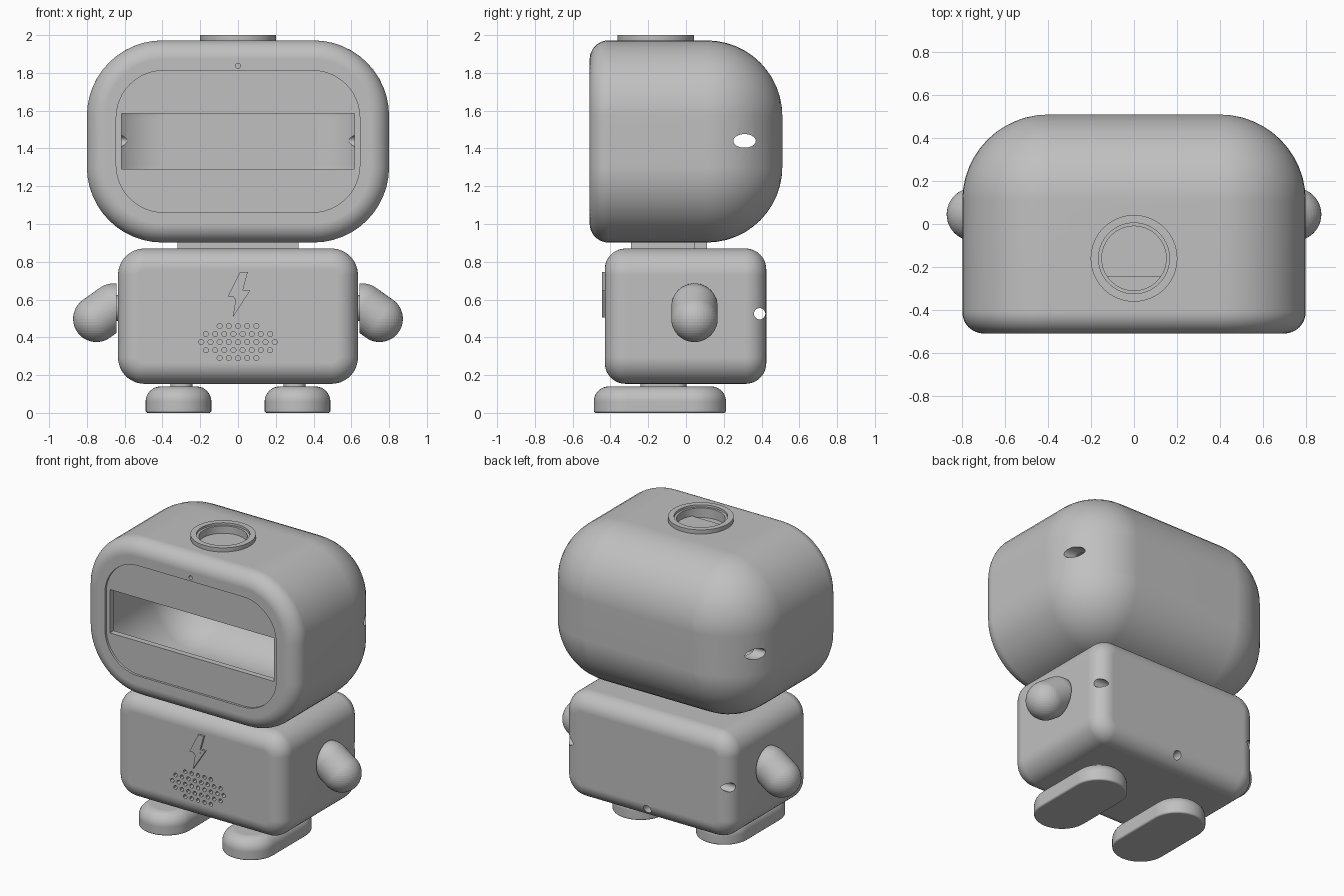
import bpy, bmesh, math
from mathutils import Vector, Matrix

cube = bpy.data.objects.get("Cube")
if cube:
    bpy.data.objects.remove(cube, do_unlink=True)

grey = bpy.data.materials.new("plain grey")
grey.use_nodes = True
COLOUR = (0.527, 0.527, 0.527, 1)
grey.diffuse_color = COLOUR
grey.node_tree.nodes["Principled BSDF"].inputs["Base Color"].default_value = COLOUR


def finish(name, bm):
    """Turn a bmesh into a named object."""
    bmesh.ops.remove_doubles(bm, verts=bm.verts, dist=1e-5)
    bmesh.ops.recalc_face_normals(bm, faces=bm.faces)
    mesh = bpy.data.meshes.new(name)
    bm.to_mesh(mesh)
    bm.free()
    mesh.materials.append(grey)
    obj = bpy.data.objects.new(name, mesh)
    bpy.context.collection.objects.link(obj)
    return obj


def rounded_rect(hw, hh, r, inset, steps=12):
    pts = []
    for q, (sx, sy) in enumerate([(1, 1), (-1, 1), (-1, -1), (1, -1)]):
        for i in range(steps + 1):
            a = math.pi / 2 * (q + i / steps)
            pts.append((sx * (hw - r) + (r - inset) * math.cos(a),
                        sy * (hh - r) + (r - inset) * math.sin(a)))
    return pts


def pad(name, centre, hw, hh, r, w0, w1, f0=0, f1=0, axis="y"):
    """Rounded rectangle run along an axis, with filleted ends f0 and f1."""
    rings = []
    steps = 12
    for w, f, way in ((w0, f0, 1), (w1, f1, -1)):
        part = [(w, 0)]
        if f:
            part = [(w + way * f * (1 - math.cos(t)), f * (1 - math.sin(t)))
                    for t in (math.pi / 2 * i / steps for i in range(steps + 1))]
        rings += part if way == 1 else part[::-1]
    bm = bmesh.new()
    loops = []
    for w, inset in rings:
        loop = []
        for u, v in rounded_rect(hw, hh, r, inset):
            u, v = u + centre[0], v + centre[1]
            loop.append(bm.verts.new((u, w, v) if axis == "y" else (u, v, w)))
        loops.append(loop)
    for a, b in zip(loops, loops[1:]):
        for i in range(len(a)):
            j = (i + 1) % len(a)
            bm.faces.new((a[i], a[j], b[j], b[i]))
    bm.faces.new(loops[0])
    bm.faces.new(loops[-1])
    return finish(name, bm)


def add_rod(bm, centre, radius, length, axis, segments=32, stretch=1):
    turn = {"x": Matrix.Rotation(math.pi / 2, 4, "Y"),
            "y": Matrix.Rotation(math.pi / 2, 4, "X"), "z": Matrix()}[axis]
    bmesh.ops.create_cone(bm, cap_ends=True, segments=segments, radius1=radius,
                          radius2=radius, depth=length,
                          matrix=Matrix.Translation(centre) @ Matrix.Diagonal((1, stretch, 1, 1)) @ turn)


def rod(name, *args, **kw):
    bm = bmesh.new()
    add_rod(bm, *args, **kw)
    return finish(name, bm)


def box(name, lo, hi):
    lo, hi = Vector(lo), Vector(hi)
    bm = bmesh.new()
    bmesh.ops.create_cube(bm, size=1, matrix=Matrix.Translation((lo + hi) / 2)
                          @ Matrix.Diagonal((*(hi - lo), 1)))
    return finish(name, bm)


def cut(obj, *cutters):
    for c in cutters:
        mod = obj.modifiers.new("cut", "BOOLEAN")
        mod.operation, mod.solver, mod.object = "DIFFERENCE", "EXACT", c
        bpy.context.view_layer.objects.active = obj
        bpy.ops.object.modifier_apply(modifier=mod.name)
        bpy.data.objects.remove(c, do_unlink=True)


def lathe(name, profile, centre, segments=64):
    bm = bmesh.new()
    verts = [bm.verts.new((r, 0, z)) for r, z in profile]
    edges = [bm.edges.new(p) for p in zip(verts, verts[1:])]
    bmesh.ops.spin(bm, geom=verts + edges, axis=(0, 0, 1), cent=(0, 0, 0),
                   angle=2 * math.pi, steps=segments)
    bmesh.ops.translate(bm, verts=bm.verts, vec=centre)
    return finish(name, bm)


# Head: hollow shell with a recessed face panel and a wide slot
HEAD = (0, 1.437)
head = pad("head", HEAD, 0.8, 0.535, 0.4, -0.51, 0.51, 0.1, 0.4)
cut(head,
    pad("cavity", HEAD, 0.72, 0.455, 0.33, -0.455, 0.43, 0.03, 0.32),
    pad("panel_recess", HEAD, 0.645, 0.375, 0.25, -0.6, -0.495),
    box("slot", (-0.618, -0.6, 1.29), (0.618, -0.4, 1.585)),
    rod("side_holes", (0, 0.31, 1.44), 0.036, 2, "x", stretch=1.65),
    rod("sensor_hole", (0, -0.5, 1.837), 0.013, 0.06, "y", segments=16),
    rod("top_hole", (0, -0.16, 2), 0.175, 0.2, "z"))

# Socket ring on top of the head, with a stepped floor
TOP = (0, -0.16, 0)
lathe("top_socket", [(0, 1.905), (0.19, 1.905), (0.202, 1.96), (0.202, 2), (0.165, 2),
                     (0.165, 1.985), (0.15, 1.985), (0.15, 1.92), (0, 1.92)], TOP)
step = rod("socket_step", (0, -0.16, 1.925), 0.15, 0.02, "z", segments=64)
cut(step, box("step_trim", (-1, -1, 1.8), (1, -0.245, 2.1)))

# Neck
box("neck", (-0.32, -0.29, 0.83), (0.32, 0.045, 0.94))
box("neck_back", (-0.2, 0, 0.83), (0.2, 0.11, 0.94))

# Body with speaker grille and drilled holes
body = pad("body", (0, 0.512), 0.635, 0.358, 0.14, -0.43, 0.425, 0.11, 0.11)
grille = bmesh.new()
for row, count in enumerate((5, 8, 9, 8, 5)):
    for i in range(count):
        add_rod(grille, ((i - (count - 1) / 2) * 0.0485, -0.43, 0.46 - row * 0.0425),
                0.0135, 0.08, "y", segments=12)
cut(body, finish("grille_holes", grille),
    rod("side_holes", (0, 0.39, 0.525), 0.03, 2, "x"),
    rod("back_hole", (0, 0.42, 0.225), 0.028, 0.2, "y"))

# Lightning bolt badge with a round button
bm = bmesh.new()
outline = [(0.01, 0.745), (-0.055, 0.615), (-0.01, 0.615), (-0.028, 0.505),
           (0.064, 0.647), (0.025, 0.647), (0.052, 0.745)]
face = bm.faces.new([bm.verts.new((x, -0.444, z)) for x, z in outline])
side = bmesh.ops.extrude_face_region(bm, geom=[face])
bmesh.ops.translate(bm, vec=(0, 0.03, 0),
                    verts=[g for g in side["geom"] if isinstance(g, bmesh.types.BMVert)])
finish("bolt_badge", bm)
rod("bolt_button", (0, -0.43, 0.625), 0.027, 0.03, "y")

# Arms, feet and legs on both sides
for s, label in ((1, "left"), (-1, "right")):
    bm = bmesh.new()
    for x, z in ((0.66, 0.562), (0.75, 0.498)):
        bmesh.ops.create_uvsphere(bm, u_segments=48, v_segments=24, radius=0.123,
                                  matrix=Matrix.Translation((s * x, 0.045, z)))
    hull = bmesh.ops.convex_hull(bm, input=bm.verts)
    bmesh.ops.delete(bm, geom=list({g for g in hull["geom_interior"] + hull["geom_unused"]
                                    if isinstance(g, bmesh.types.BMVert)}), context="VERTS")
    arm = finish(label + "_arm", bm)
    cut(arm, box("arm_trim", (-0.643, -1, 0), (0.643, 1, 1)))
    rod(label + "_shoulder", (s * 0.64, 0.045, 0.555), 0.068, 0.05, "x")
    pad(label + "_foot", (s * 0.315, -0.138), 0.174, 0.35, 0.174, 0, 0.14, 0.012, 0.08, axis="z")
    pad(label + "_leg", (s * 0.3, -0.12), 0.058, 0.122, 0.05, 0.1, 0.2, axis="z")

# Smooth shading with crisp edges and flat panels
for obj in bpy.context.collection.objects:
    if obj.type == "MESH" and grey.name in obj.data.materials:
        bpy.ops.object.select_all(action="DESELECT")
        obj.select_set(True)
        bpy.context.view_layer.objects.active = obj
        bpy.ops.object.shade_smooth_by_angle(angle=math.radians(30))
        mod = obj.modifiers.new("flat panels", "WEIGHTED_NORMAL")
        mod.keep_sharp = True
